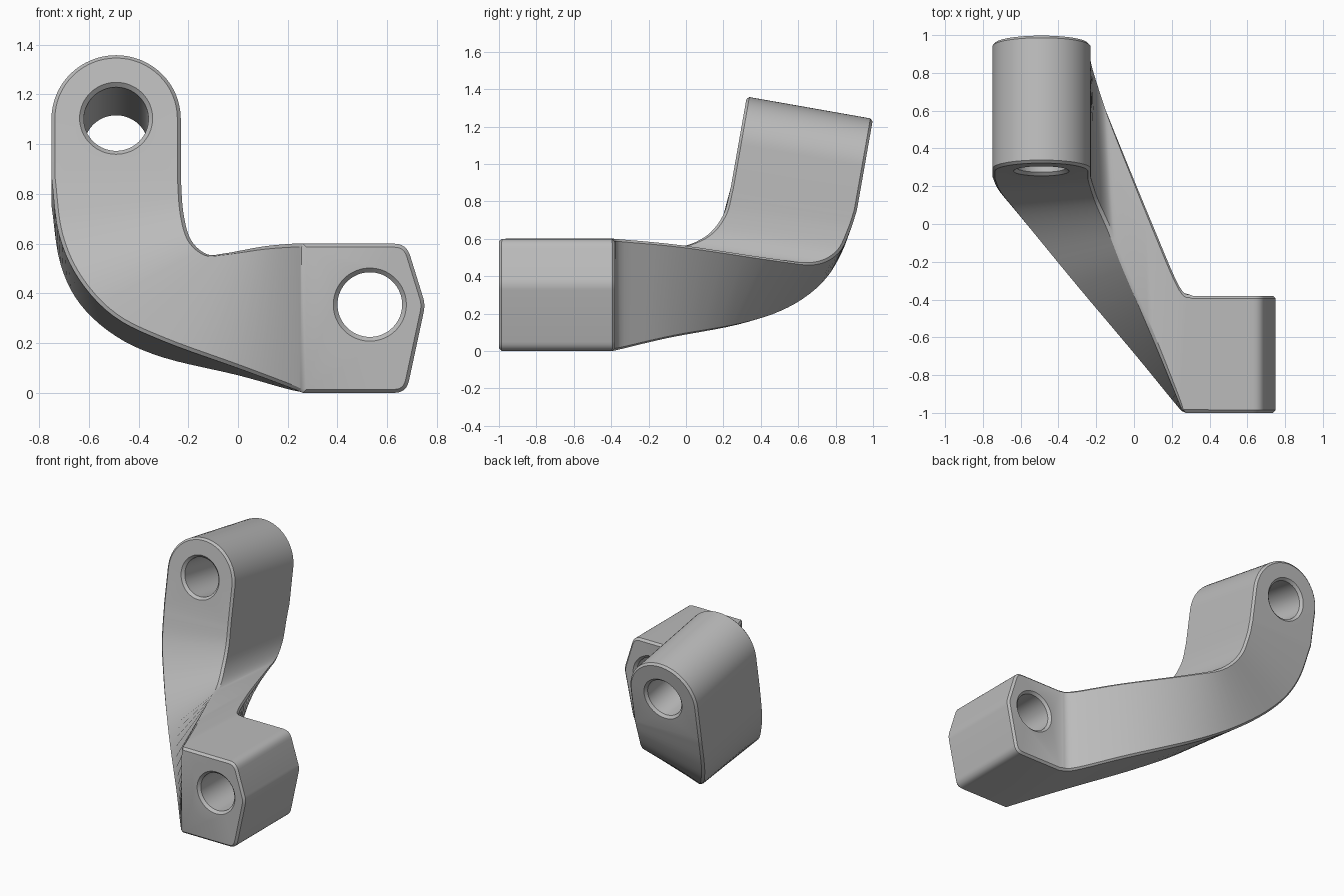
import bpy
import bmesh
import math
from mathutils import Vector, Matrix

if "Cube" in bpy.data.objects:
    bpy.data.objects.remove(bpy.data.objects["Cube"])

BORE = 0.13
CHAMFER = 0.017
TILT = math.radians(10)

# Lug frame: bore axis tips down towards the back
lug_axis = Vector((0, math.cos(TILT), -math.sin(TILT)))
lug_up = Vector((0, math.sin(TILT), math.cos(TILT)))
lug_centre = Vector((-0.49, 0.28, 1.104))
lug_radius = 0.26
lug_depth = 0.685
lug_drop = 0.237

block_centre = Vector((0.53, -1, 0.355))
block_depth = 0.62


def rounded(corner, before, after, cut, steps=6):
    """Points that round off one profile corner."""
    start = corner + (before - corner).normalized() * cut
    end = corner + (after - corner).normalized() * cut
    points = []
    for i in range(steps + 1):
        t = i / steps
        points.append(start.lerp(corner, t).lerp(corner.lerp(end, t), t))
    return points


def smooth_path(controls, steps=5):
    """Smooth curve through the control points."""
    pts = [Vector(c) for c in controls]
    pts = [pts[0] * 2 - pts[1]] + pts + [pts[-1] * 2 - pts[-2]]
    path = []
    for p, a, b, n in zip(pts, pts[1:], pts[2:], pts[3:]):
        for i in range(steps):
            t = i / steps
            path.append(((2 * a) + (b - p) * t
                         + (2 * p - 5 * a + 4 * b - n) * t ** 2
                         + (3 * a - p - 3 * b + n) * t ** 3) / 2)
    path.append(pts[-2])
    return path


def add_open_prism(bm, front, back):
    """Prism whose side between the last and first points stays open."""
    f = [bm.verts.new(p) for p in front]
    b = [bm.verts.new(p) for p in back]
    bm.faces.new(f)
    bm.faces.new(b[::-1])
    for i in range(len(f) - 1):
        bm.faces.new((f[i], b[i], b[i + 1], f[i + 1]))


def make_object(name, bm):
    bmesh.ops.recalc_face_normals(bm, faces=bm.faces)
    mesh = bpy.data.meshes.new(name)
    bm.to_mesh(mesh)
    bm.free()
    obj = bpy.data.objects.new(name, mesh)
    bpy.context.collection.objects.link(obj)
    return obj


def bore_cutter(name, centre, axis, depth, sides=64):
    """Turned cutter with a countersink at both ends."""
    wide = BORE + CHAMFER
    rings = [(-0.05, wide), (0, wide), (CHAMFER, BORE),
             (depth - CHAMFER, BORE), (depth, wide), (depth + 0.05, wide)]
    spin = axis.to_track_quat("Z", "Y").to_matrix().to_4x4()
    place = Matrix.Translation(centre) @ spin
    bm = bmesh.new()
    loops = []
    for along, radius in rings:
        loop = []
        for i in range(sides):
            a = math.tau * i / sides
            loop.append(bm.verts.new(place @ Vector(
                (radius * math.cos(a), radius * math.sin(a), along))))
        loops.append(loop)
    for lo, hi in zip(loops, loops[1:]):
        for i in range(sides):
            j = (i + 1) % sides
            bm.faces.new((lo[i], lo[j], hi[j], hi[i]))
    bm.faces.new(loops[0])
    bm.faces.new(loops[-1])
    cutter = make_object(name, bm)
    cutter.hide_render = True
    return cutter


bm = bmesh.new()

# Lower block with a blunt pointed end
low = Vector((0.677, -1, 0))
tip = Vector((0.753, -1, 0.355))
high = Vector((0.677, -1, 0.6))
foot = Vector((0.26, -1, 0))
head = Vector((0.26, -1, 0.6))
nose = (rounded(low, foot, tip, 0.05) + rounded(tip, low, high, 0.03)
        + rounded(high, tip, head, 0.05))
offset = Vector((0, block_depth, 0))
shift = Vector((0.05, 0, 0))
add_open_prism(bm, [foot] + nose + [head],
               [foot + offset + shift] + [p + offset for p in nose]
               + [head + offset + shift])

# Upper lug with a half-round top
side = Vector((lug_radius, 0, 0))
base_left = lug_centre + side - lug_up * lug_drop
base_right = lug_centre - side - lug_up * lug_drop
arch = [base_left]
for i in range(33):
    a = math.pi * i / 32
    arch.append(lug_centre + side * math.cos(a) + lug_up * lug_radius * math.sin(a))
arch.append(base_right)
reach = lug_axis * lug_depth
add_open_prism(bm, arch, [p + reach for p in arch])

# Twisting arm, lofted along four edge rails
front_outer = [foot, (0.2, -0.93, 0.025), (0, -0.69, 0.1), (-0.3, -0.34, 0.21),
               (-0.5, -0.1, 0.31), (-0.64, 0.07, 0.46), (-0.72, 0.17, 0.64),
               base_right]
front_inner = [head, (0.22, -0.9, 0.6), (0.1, -0.6, 0.59), (-0.05, -0.24, 0.565),
               (-0.125, -0.04, 0.562), (-0.19, 0.11, 0.62), (-0.22, 0.2, 0.73),
               base_left]
back_inner = [head + offset + shift, (0.24, -0.33, 0.597), (0.1, 0, 0.565),
              (-0.1, 0.5, 0.49), (-0.175, 0.7, 0.47), (-0.215, 0.82, 0.53),
              (-0.23, 0.88, 0.65), base_left + reach]
back_outer = [foot + offset + shift, (0.22, -0.33, 0.01), (0, -0.07, 0.07),
              (-0.3, 0.3, 0.14), (-0.49, 0.54, 0.225), (-0.635, 0.72, 0.355),
              (-0.715, 0.83, 0.52), base_right + reach]
rails = []
for controls in (front_outer, front_inner, back_inner, back_outer):
    rails.append([bm.verts.new(p) for p in smooth_path(controls)])
for r in range(4):
    one, two = rails[r], rails[(r + 1) % 4]
    for i in range(len(one) - 1):
        bm.faces.new((one[i], two[i], two[i + 1], one[i + 1]))

bmesh.ops.remove_doubles(bm, verts=bm.verts, dist=0.0005)
arm = make_object("bracket_arm", bm)

# Broken edges, then the two countersunk bores
bevel = arm.modifiers.new("edge_chamfer", "BEVEL")
bevel.width = 0.014
bevel.segments = 1
bevel.limit_method = "ANGLE"
bevel.angle_limit = math.radians(40)
bevel.use_clamp_overlap = False
cutters = [
    bore_cutter("block_bore", block_centre, Vector((0, 1, 0)), block_depth),
    bore_cutter("lug_bore", lug_centre, lug_axis, lug_depth),
]
for cutter in cutters:
    cut = arm.modifiers.new(cutter.name, "BOOLEAN")
    cut.operation = "DIFFERENCE"
    cut.solver = "EXACT"
    cut.object = cutter

bpy.context.view_layer.update()
graph = bpy.context.evaluated_depsgraph_get()
finished = bpy.data.meshes.new_from_object(arm.evaluated_get(graph))
arm.modifiers.clear()
arm.data = finished
for cutter in cutters:
    bpy.data.objects.remove(cutter)

# Plain grey metal
grey = bpy.data.materials.new("plain_grey")
grey.use_nodes = True
colour = (0.5, 0.5, 0.5, 1)
grey.diffuse_color = colour
grey.node_tree.nodes["Principled BSDF"].inputs["Base Color"].default_value = colour
finished.materials.clear()
finished.materials.append(grey)

bpy.ops.object.select_all(action="DESELECT")
arm.select_set(True)
bpy.context.view_layer.objects.active = arm
bpy.ops.object.shade_smooth_by_angle(angle=math.radians(30))
